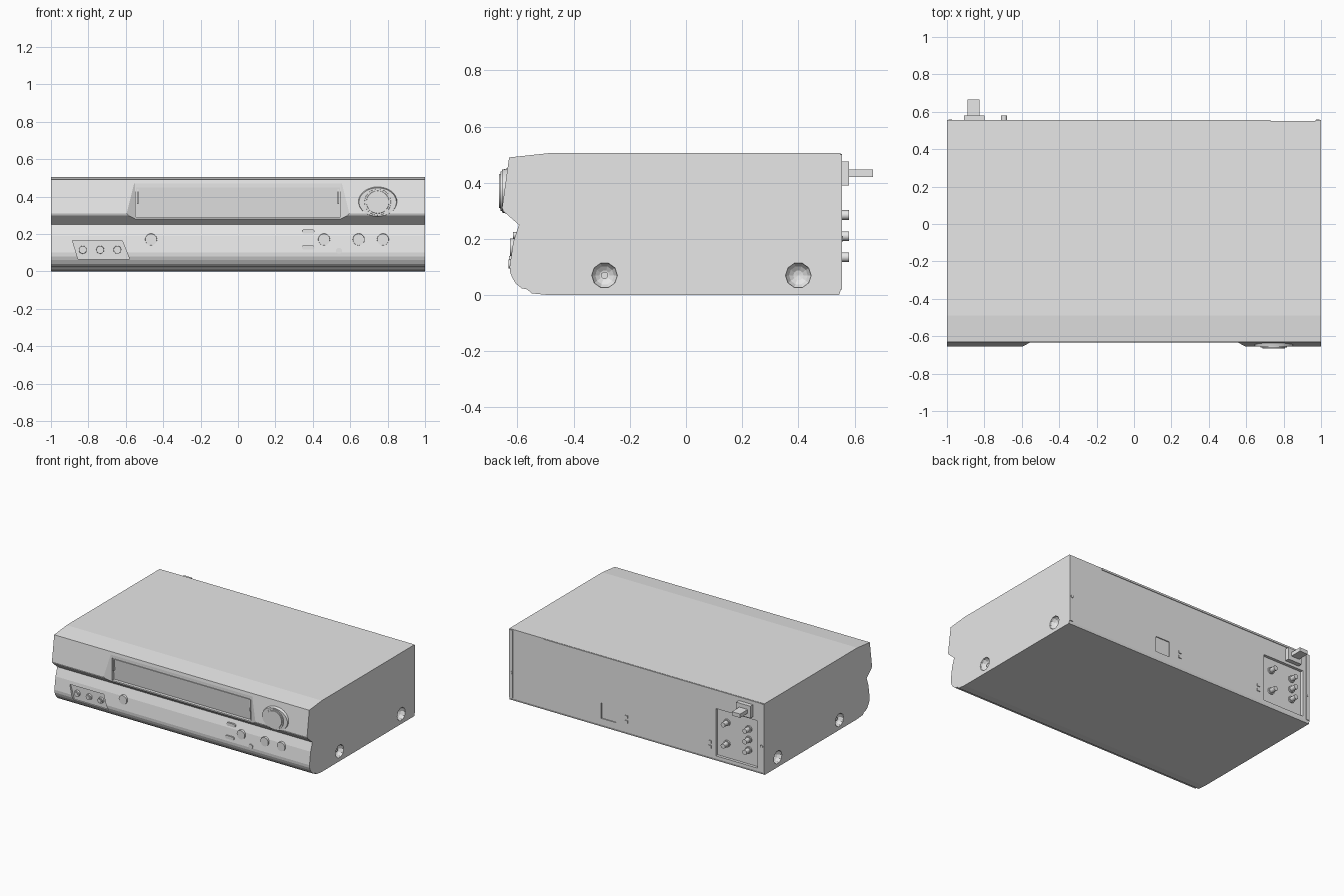
import bpy, bmesh
from math import radians, pi
from mathutils import Matrix, Vector

cube = bpy.data.objects.get("Cube")
if cube:
    bpy.data.objects.remove(cube, do_unlink=True)

GREY = bpy.data.materials.new("light grey")
GREY.use_nodes = True
GREY.diffuse_color = (0.8, 0.8, 0.8, 1)
GREY.node_tree.nodes["Principled BSDF"].inputs["Base Color"].default_value = (0.8, 0.8, 0.8, 1)


def finish(name, bm, smooth=False):
    bmesh.ops.recalc_face_normals(bm, faces=bm.faces)
    mesh = bpy.data.meshes.new(name)
    bm.to_mesh(mesh)
    bm.free()
    mesh.materials.append(GREY)
    ob = bpy.data.objects.new(name, mesh)
    bpy.context.collection.objects.link(ob)
    if smooth:
        bpy.ops.object.select_all(action="DESELECT")
        ob.select_set(True)
        bpy.context.view_layer.objects.active = ob
        bpy.ops.object.shade_smooth_by_angle(angle=radians(35))
    return ob


def prism(name, pts, axis, lo, hi):
    """Extrude a 2D outline along an axis: x takes (y,z), y takes (x,z), z takes (x,y)."""
    bm = bmesh.new()
    i = "xyz".index(axis)

    def at(p, h):
        c = list(p)
        c.insert(i, h)
        return bm.verts.new(c)
    a = [at(p, lo) for p in pts]
    b = [at(p, hi) for p in pts]
    bm.faces.new(a)
    bm.faces.new(b[::-1])
    for k in range(len(pts)):
        n = (k + 1) % len(pts)
        bm.faces.new((a[k], a[n], b[n], b[k]))
    return finish(name, bm)


def box(name, x0, x1, y0, y1, z0, z1):
    return prism(name, [(x0, y0), (x1, y0), (x1, y1), (x0, y1)], "z", z0, z1)


def disc(name, x, z, y_back, y_front, r, r_front=None, sx=1, sz=1, seg=24):
    """Round part along y; r_front is the radius at the y_front end."""
    bm = bmesh.new()
    sign = 1 if y_front < y_back else -1
    m = (Matrix.Translation((x, (y_back + y_front) / 2, z))
         @ Matrix.Diagonal((sx, 1, sz, 1)) @ Matrix.Rotation(sign * pi / 2, 4, "X"))
    bmesh.ops.create_cone(bm, cap_ends=True, segments=seg, radius1=r,
                          radius2=r if r_front is None else r_front,
                          depth=abs(y_back - y_front), matrix=m)
    return finish(name, bm, True)


def cut(target, cutter):
    mod = target.modifiers.new("cut", "BOOLEAN")
    mod.operation = "DIFFERENCE"
    mod.solver = "EXACT"
    mod.object = cutter
    bpy.context.view_layer.update()
    graph = bpy.context.evaluated_depsgraph_get()
    mesh = bpy.data.meshes.new_from_object(target.evaluated_get(graph))
    target.modifiers.clear()
    target.data = mesh
    bpy.data.objects.remove(cutter, do_unlink=True)


# Main case: side outline swept across the width
outline = [(0.55, 0.505), (-0.49, 0.505), (-0.63, 0.49), (-0.655, 0.31), (-0.65, 0.298),
           (-0.595, 0.25), (-0.615, 0.19), (-0.628, 0.1), (-0.626, 0.08), (-0.618, 0.06),
           (-0.605, 0.04), (-0.585, 0.024), (-0.565, 0.02), (-0.55, 0.006), (-0.49, 0),
           (0.545, 0), (0.55, 0.015)]
case = prism("case", outline, "x", -1, 1)

# Recess with slanted ends around the tape door
cut(case, prism("door_bay", [(-0.55, -0.63), (-0.64, -0.68), (0.64, -0.68), (0.55, -0.63)],
                "z", 0.262, 0.47))
# Tape slot, leaning inwards at the bottom
cut(case, prism("slot", [(-0.7, 0.289), (-0.608, 0.289), (-0.624, 0.447), (-0.7, 0.447)],
                "x", -0.545, 0.545))
# Front socket panel
cut(case, prism("socket_bay", [(-0.885, 0.165), (-0.62, 0.165), (-0.58, 0.065), (-0.855, 0.065)],
                "y", -0.7, -0.61))
# Rear connector bay and rear square pocket
cut(case, box("rear_bay", -0.945, -0.62, 0.53, 0.6, 0.035, 0.37))
cut(case, box("rear_pocket", 0.165, 0.28, 0.543, 0.6, 0.06, 0.17))

# Round dimples on both sides
for side in (-1, 1):
    for y in (-0.29, 0.4):
        bm = bmesh.new()
        bmesh.ops.create_uvsphere(
            bm, u_segments=10, v_segments=8, radius=0.047,
            matrix=Matrix.Translation((side * 1.006, y, 0.07)) @ Matrix.Rotation(pi / 2, 4, "Y"))
        cut(case, finish("dimple", bm))
    bm = bmesh.new()
    bmesh.ops.create_cone(
        bm, cap_ends=True, segments=10, radius1=0.013, radius2=0.013, depth=0.02,
        matrix=Matrix.Translation((side * 0.965, -0.29, 0.07)) @ Matrix.Rotation(pi / 2, 4, "Y"))
    finish("side_screw", bm, True)

# Tape door: thin raised leaf with end strips
prism("tape_door", [(-0.614, 0.294), (-0.605, 0.294), (-0.62, 0.442), (-0.629, 0.442)],
      "x", -0.53, 0.53)
for side in (-1, 1):
    box("door_hinge", side * 0.537 - 0.004, side * 0.537 + 0.004, -0.63, -0.61, 0.36, 0.44)

# Jog dial: oval collar, knob and raised face
disc("dial_collar", 0.747, 0.37, -0.62, -0.656, 0.112, 0.1, sz=0.76, seg=32)
disc("dial_knob", 0.747, 0.37, -0.63, -0.661, 0.073, 0.07, seg=32)
disc("dial_face", 0.747, 0.37, -0.65, -0.665, 0.064, 0.06, seg=32)

# Front buttons
for x in (-0.465, 0.46, 0.645, 0.775):
    disc("round_button", x, 0.17, -0.6, -0.627, 0.033, 0.031)
disc("small_button", 0.54, 0.11, -0.6, -0.632, 0.016, seg=16)
for z, y in ((0.213, -0.616), (0.128, -0.631)):
    box("slim_button", 0.352, 0.398, y, -0.59, z - 0.011, z + 0.011)
    for x in (0.352, 0.398):
        disc("slim_button_end", x, z, -0.59, y, 0.011, seg=16)

# Front sockets: collar with a small centre pin
for x in (-0.83, -0.737, -0.645):
    disc("front_socket", x, 0.115, -0.6, -0.624, 0.022, 0.02, seg=16)
    disc("front_socket_pin", x, 0.115, -0.61, -0.628, 0.011, seg=12)

# Rear sockets
for x, heights in ((-0.865, (0.135, 0.21, 0.285)), (-0.695, (0.135, 0.285))):
    for z in heights:
        disc("rear_socket", x, z, 0.52, 0.58, 0.017, seg=12)
        disc("rear_socket_collar", x, z, 0.52, 0.54, 0.024, seg=12)

# Aerial block and plug
box("aerial_block", -0.91, -0.8, 0.54, 0.58, 0.39, 0.475)
box("aerial_plug", -0.89, -0.825, 0.57, 0.665, 0.42, 0.447)

# Rear rims, small plates and screws
box("rear_top_rim", -0.98, 0.73, 0.54, 0.555, 0.49, 0.503)
for side in (-1, 1):
    box("rear_side_rim", side * 0.985 - 0.014, side * 0.985 + 0.014, 0.54, 0.555, 0.02, 0.5)
    disc("rear_screw", side * 0.982, 0.2, 0.55, 0.559, 0.01, seg=10)
for x in (0.08, -0.575):
    for z in (0.09, 0.125):
        box("rear_tab", x - 0.011, x + 0.011, 0.545, 0.556, z - 0.009, z + 0.009)
